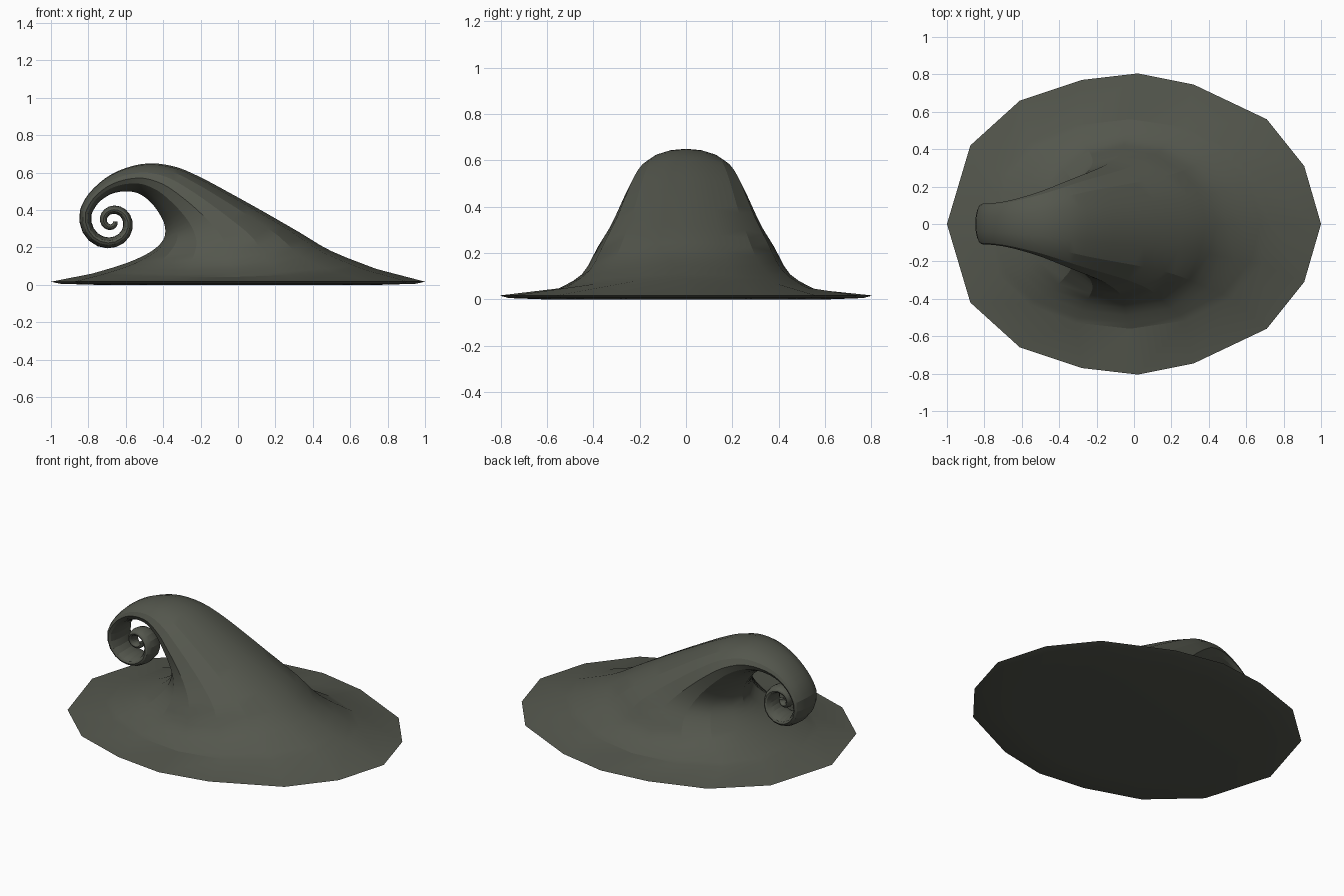
import bpy, bmesh
from math import cos, sin, pi, radians
from mathutils import Vector

cube = bpy.data.objects.get("Cube")
if cube:
    bpy.data.objects.remove(cube, do_unlink=True)

mat = bpy.data.materials.new("dark olive grey")
mat.use_nodes = True
colour = (0.088, 0.094, 0.074, 1)
mat.diffuse_color = colour
mat.node_tree.nodes["Principled BSDF"].inputs["Base Color"].default_value = colour

SIDES = 16


def ring(ox, oz, ix, iz, width, sag=0, pinch=1):
    """Tilted oval from back to inner point; pinch narrows (or, under 1, widens) the inner half."""
    a, b = Vector((ox, 0, oz)), Vector((ix, 0, iz))
    mid, half = (a + b) / 2, (a - b) / 2
    points = []
    for i in range(SIDES):
        c, s = cos(2 * pi * i / SIDES), sin(2 * pi * i / SIDES)
        y = width * s * (abs(s) ** (pinch - 1) if c < -0.01 and abs(s) > 0.01 else 1)
        points.append(mid + half * c + Vector((0, y, -sag * s * s)))
    return points


def blend(p0, p1, p2, p3, t):
    """Smooth in-between of two sections, guided by their neighbours."""
    return [0.5 * (2 * b + (c - a) * t + (2 * a - 5 * b + 4 * c - d) * t ** 2
                   + (3 * b - a - 3 * c + d) * t ** 3)
            for a, b, c, d in zip(p0, p1, p2, p3)]


# Uneven base rim, mirrored front to back, with a shallow underside
half_rim = [(1, 0), (0.91, 0.31), (0.71, 0.56), (0.32, 0.745), (0.02, 0.805),
            (-0.28, 0.77), (-0.61, 0.66), (-0.875, 0.42), (-1, 0)]
outline = half_rim + [(x, -y) for x, y in half_rim[-2:0:-1]]
rings = [[Vector((x * k, y * k, z)) for x, y in outline]
         for k, z in ((0.75, 0), (0.95, 0.006), (1, 0.017))]

# Leaning body: back x, back z, inner x, inner z, half width, sag, pinch
body = [(0.74, 0.085, -0.78, 0.06, 0.56, 0.03, 0.75),
        (0.50, 0.18, -0.60, 0.115, 0.45, 0.04, 0.7),
        (0.33, 0.28, -0.47, 0.175, 0.38, 0, 1.05),
        (0.13, 0.395, -0.40, 0.24, 0.325, 0, 1.35),
        (-0.05, 0.495, -0.39, 0.31, 0.285, 0, 1.5),
        (-0.20, 0.575, -0.42, 0.38, 0.25, 0, 1.5),
        (-0.33, 0.63, -0.47, 0.445, 0.213, 0, 1.5),
        (-0.47, 0.65, -0.535, 0.49, 0.173, 0, 1.4),
        (-0.60, 0.625, -0.605, 0.50, 0.142, 0, 1.3),
        (-0.71, 0.57, -0.68, 0.485, 0.12, 0, 1.1),
        (-0.80, 0.485, -0.745, 0.44, 0.11, 0, 1)]

# Tapering spiral tip, in the same section form
STEPS = 28
spiral = []
for i in range(STEPS + 1):
    t = i / STEPS
    angle = radians(160 + 560 * t)
    radius = 0.02 + 0.128 * (1 - t) ** 1.5
    thick = 0.033 - 0.021 * t
    far, near = radius + thick, radius - thick
    spiral.append((-0.675 + far * cos(angle), 0.338 + far * sin(angle),
                   -0.675 + near * cos(angle), 0.338 + near * sin(angle),
                   0.02 + 0.088 * (1 - t) ** 1.4, 0, 1))

sections = body + spiral
for n in range(len(body)):
    around = sections[max(n - 1, 0)], sections[n], sections[n + 1], sections[n + 2]
    for t in (0, 1 / 3, 2 / 3):
        rings.append(ring(*blend(*around, t)))
rings += [ring(*section) for section in spiral]

# Skin the rings into one closed surface
bm = bmesh.new()
loops = [[bm.verts.new(p) for p in r] for r in rings]
for low, high in zip(loops, loops[1:]):
    for i in range(SIDES):
        j = (i + 1) % SIDES
        bm.faces.new((low[i], low[j], high[j], high[i]))
bm.faces.new(loops[0][::-1])
bm.faces.new(loops[-1])
bmesh.ops.recalc_face_normals(bm, faces=bm.faces[:])

mesh = bpy.data.meshes.new("curled_wave")
bm.to_mesh(mesh)
bm.free()
mesh.materials.append(mat)
wave = bpy.data.objects.new("curled_wave", mesh)
bpy.context.collection.objects.link(wave)
bpy.ops.object.select_all(action='DESELECT')
wave.select_set(True)
bpy.context.view_layer.objects.active = wave
bpy.ops.object.shade_smooth_by_angle(angle=radians(18))
